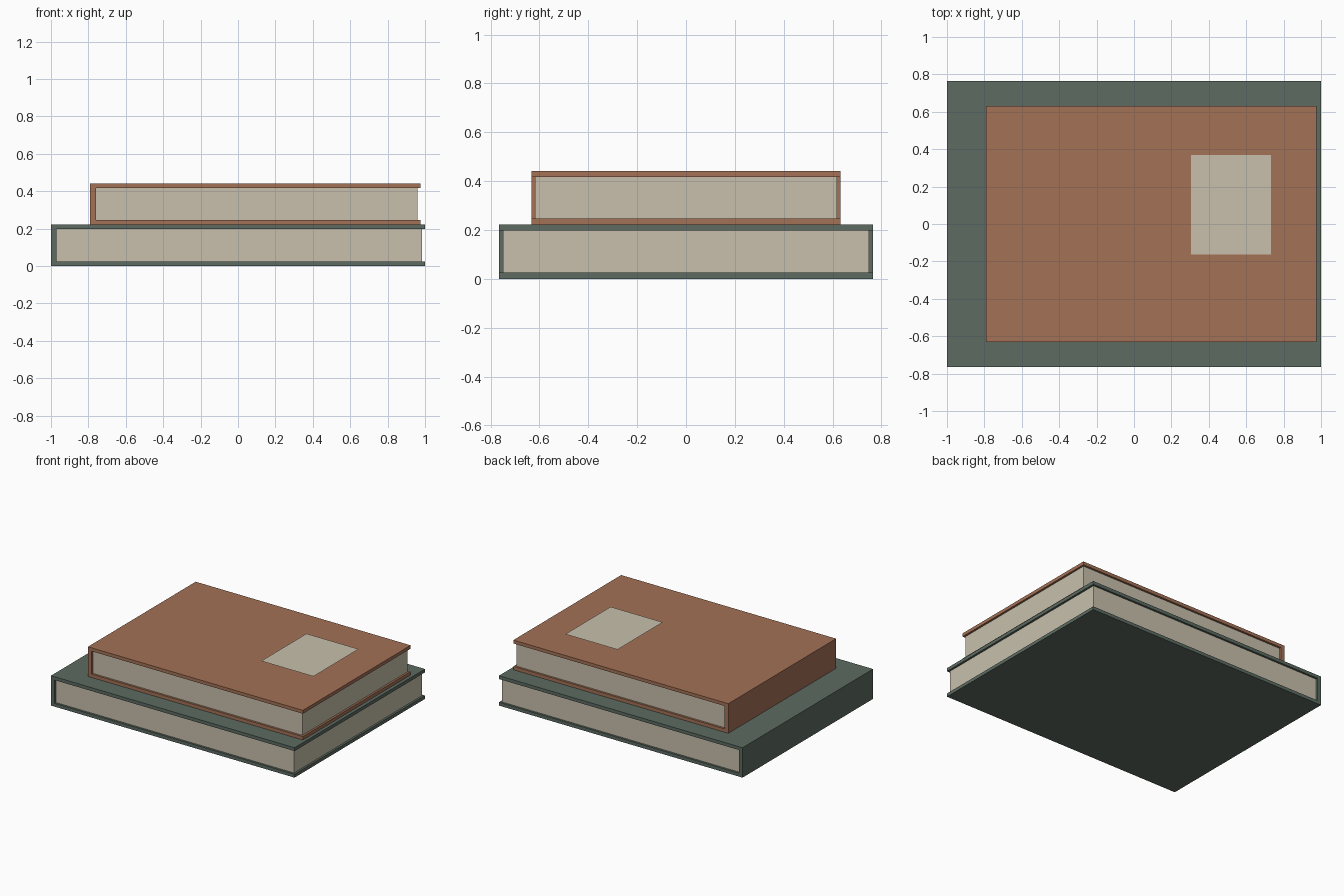
import bpy
import bmesh

cube = bpy.data.objects.get("Cube")
if cube:
    bpy.data.objects.remove(cube, do_unlink=True)


def make_material(name, rgb):
    mat = bpy.data.materials.new(name)
    mat.use_nodes = True
    mat.diffuse_color = (*rgb, 1)
    mat.node_tree.nodes["Principled BSDF"].inputs["Base Color"].default_value = (*rgb, 1)
    return mat


green = make_material("dull green", (0.109, 0.147, 0.122))
brown = make_material("leather brown", (0.371, 0.165, 0.093))
paper = make_material("paper cream", (0.578, 0.527, 0.413))


def extrude_profile(name, profile, half_depth, mat):
    """Extrude an (x, z) outline along y, centred on y = 0."""
    bm = bmesh.new()
    face = bm.faces.new([bm.verts.new((x, -half_depth, z)) for x, z in profile])
    new = bmesh.ops.extrude_face_region(bm, geom=[face])["geom"]
    verts = [v for v in new if isinstance(v, bmesh.types.BMVert)]
    bmesh.ops.translate(bm, vec=(0, 2 * half_depth, 0), verts=verts)
    bmesh.ops.recalc_face_normals(bm, faces=bm.faces)
    return finish(name, bm, mat)


def finish(name, bm, mat):
    mesh = bpy.data.meshes.new(name)
    bm.to_mesh(mesh)
    bm.free()
    mesh.materials.append(mat)
    obj = bpy.data.objects.new(name, mesh)
    bpy.context.collection.objects.link(obj)
    return obj


def book(name, x0, x1, half_depth, z0, z1, mat, board=0.025, spine=0.03, inset=0.015):
    xs, low, high = x0 + spine, z0 + board, z1 - board
    # Hard cover: two boards joined by the spine
    extrude_profile(name + "_cover",
                    [(x0, z0), (x1, z0), (x1, low), (xs, low),
                     (xs, high), (x1, high), (x1, z1), (x0, z1)],
                    half_depth, mat)
    # Page block, set back from the cover edges
    xp = x1 - inset
    extrude_profile(name + "_pages",
                    [(xs, low), (xp, low), (xp, high), (xs, high)],
                    half_depth - inset, paper)


book("lower_book", -1, 1, 0.765, 0, 0.222, green)
book("upper_book", -0.79, 0.975, 0.632, 0.222, 0.442, brown)

# Loose paper slip just above the upper cover
bm = bmesh.new()
bm.faces.new([bm.verts.new((x, y, 0.45)) for x, y in
              ((0.305, -0.163), (0.733, -0.163), (0.733, 0.368), (0.305, 0.368))])
finish("paper_slip", bm, paper)
